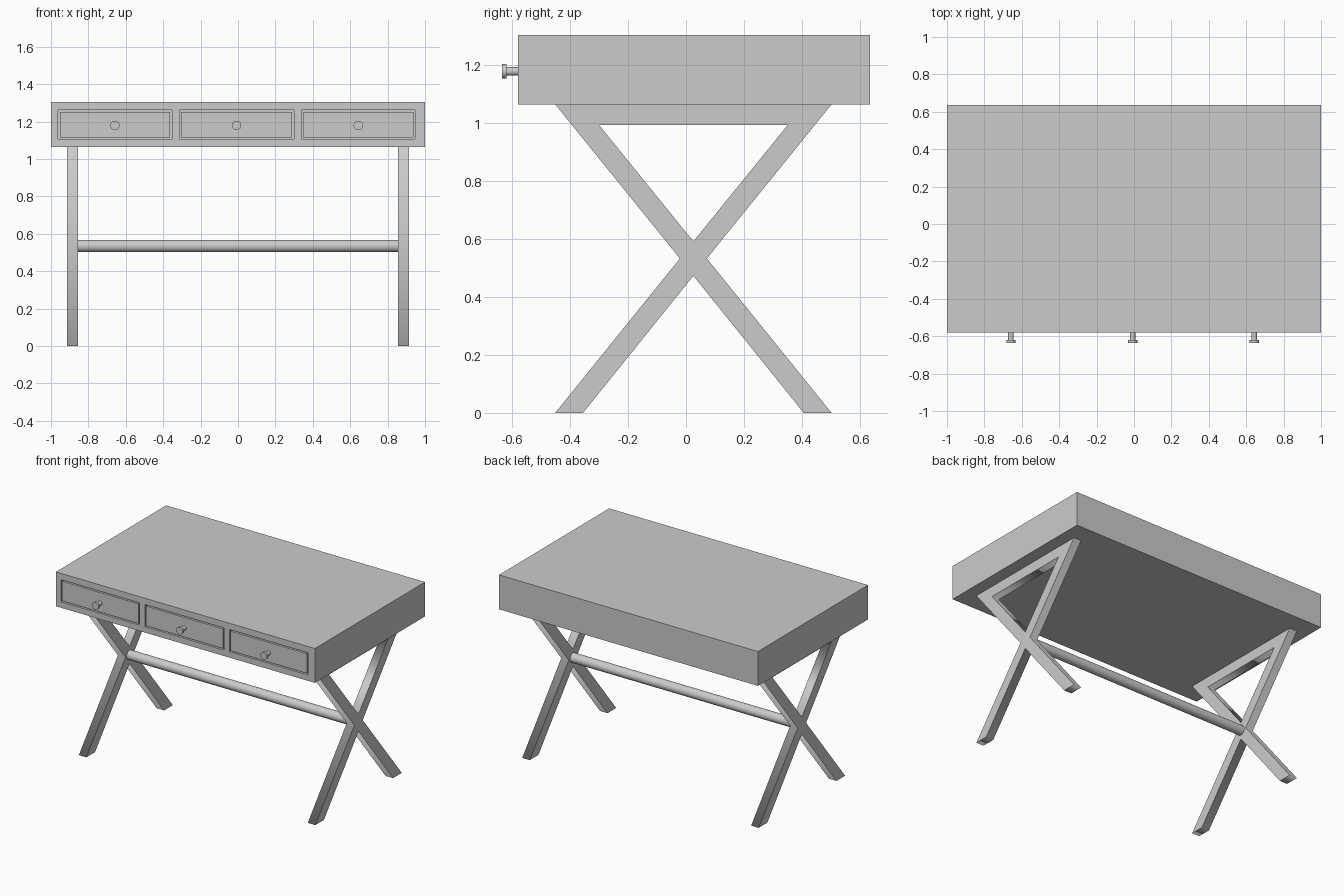
import bpy
from math import pi

if "Cube" in bpy.data.objects:
    bpy.data.objects.remove(bpy.data.objects["Cube"])

FRONT, BACK = -0.58, 0.635
LEG_Y = 0.0255


def box(name, x0, x1, y0, y1, z0, z1):
    bpy.ops.mesh.primitive_cube_add(size=1, location=((x0 + x1) / 2, (y0 + y1) / 2, (z0 + z1) / 2))
    ob = bpy.context.object
    ob.name = name
    ob.scale = (x1 - x0, y1 - y0, z1 - z0)
    bpy.ops.object.transform_apply(location=False, rotation=False, scale=True)
    return ob


def rod(name, radius, length, loc, rot, sides):
    bpy.ops.mesh.primitive_cylinder_add(vertices=sides, radius=radius, depth=length, location=loc, rotation=rot)
    ob = bpy.context.object
    ob.name = name
    bpy.ops.object.shade_smooth_by_angle()
    return ob


# Desk body
body = box("desk_body", -1, 1, FRONT, BACK, 1.065, 1.305)

# Drawers: recess in the body, flush front inside it, round knob
gap = 0.009
for side, x0, x1 in (("left", -0.962, -0.354), ("middle", -0.314, 0.299), ("right", 0.339, 0.947)):
    cutter = box(side + "_drawer_cutter", x0, x1, FRONT - 0.1, FRONT + 0.03, 1.106, 1.261)
    cutter.hide_render = True
    cutter.hide_set(True)
    cut = body.modifiers.new(side + "_recess", 'BOOLEAN')
    cut.operation = 'DIFFERENCE'
    cut.solver = 'EXACT'
    cut.object = cutter
    box(side + "_drawer", x0 + gap, x1 - gap, FRONT, FRONT + 0.03, 1.106 + gap, 1.261 - gap)
    xc = (x0 + x1) / 2
    rod(side + "_knob_stem", 0.015, 0.05, (xc, -0.6, 1.179), (pi / 2, 0, 0), 24)
    rod(side + "_knob_cap", 0.025, 0.016, (xc, -0.627, 1.179), (pi / 2, 0, 0), 24)

# X-shaped leg frames: outline and triangular opening, relative to the centre line
outline = [(-0.477, 1.065), (0.477, 1.065), (0.0465, 0.533), (0.477, 0), (0.381, 0),
           (0, 0.473), (-0.381, 0), (-0.477, 0), (-0.0465, 0.533)]
opening = [(-0.325, 0.993), (0.325, 0.993), (0, 0.592)]
for side, x in (("left", -0.884), ("right", 0.884)):
    curve = bpy.data.curves.new(side + "_leg_frame", 'CURVE')
    curve.dimensions = '2D'
    curve.fill_mode = 'BOTH'
    curve.extrude = 0.029
    for pts in (outline, opening):
        spline = curve.splines.new('POLY')
        spline.points.add(len(pts) - 1)
        for p, (u, v) in zip(spline.points, pts):
            p.co = (u, v, 0, 1)
        spline.use_cyclic_u = True
    leg = bpy.data.objects.new(side + "_leg_frame", curve)
    bpy.context.collection.objects.link(leg)
    leg.location = (x, LEG_Y, 0)
    leg.rotation_euler = (pi / 2, 0, pi / 2)
    bpy.ops.object.select_all(action='DESELECT')
    leg.select_set(True)
    bpy.context.view_layer.objects.active = leg
    bpy.ops.object.convert(target='MESH')

# Stretcher between the leg frames
rod("stretcher", 0.033, 1.72, (0, LEG_Y, 0.534), (0, pi / 2, 0), 32)
